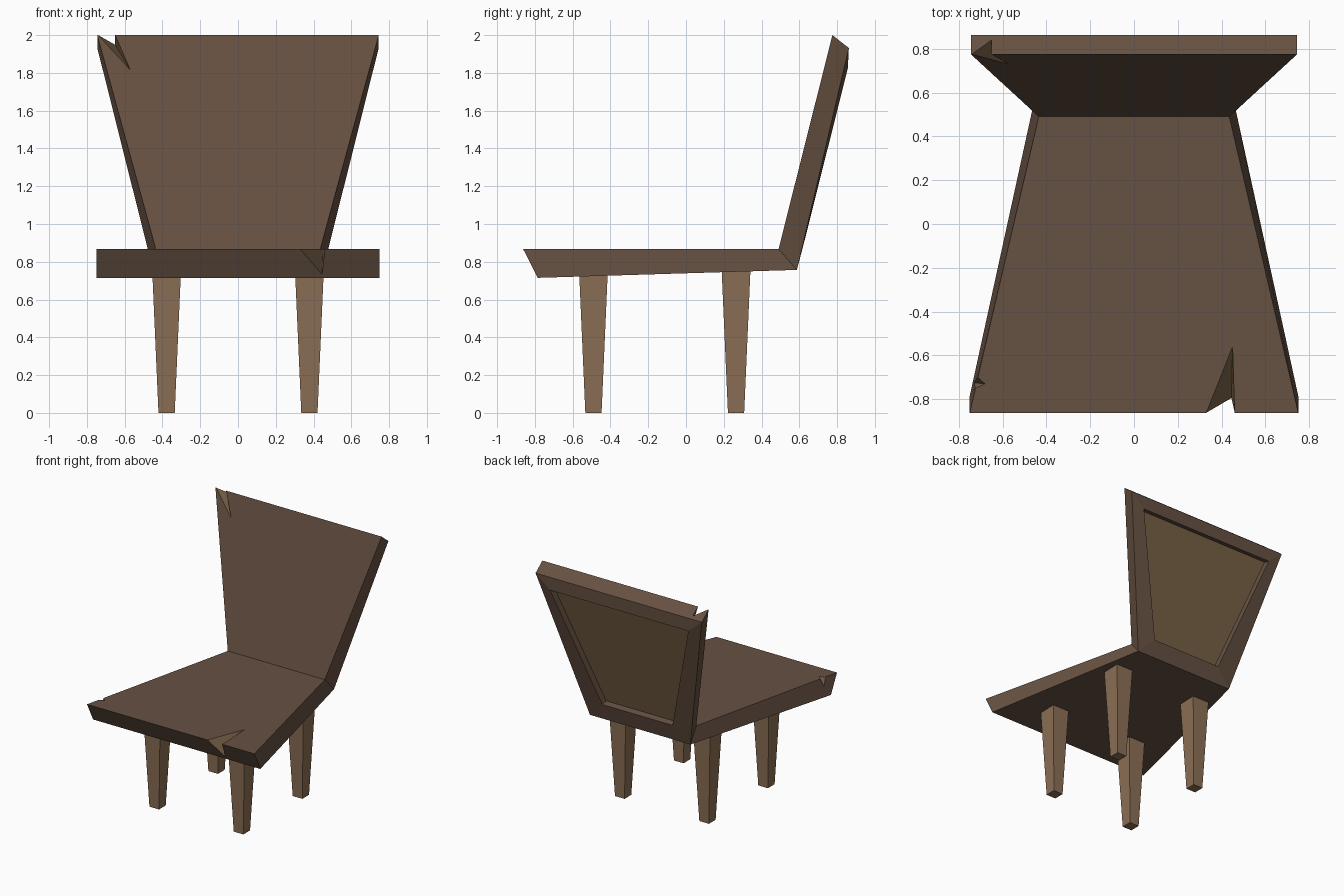
import bpy
import bmesh
from mathutils import Vector

cube = bpy.data.objects.get("Cube")
if cube:
    bpy.data.objects.remove(cube, do_unlink=True)


def material(name, rgb):
    color = [(c / 255) ** 2.2 for c in rgb] + [1.0]
    mat = bpy.data.materials.new(name)
    mat.use_nodes = True
    mat.diffuse_color = color
    mat.node_tree.nodes["Principled BSDF"].inputs["Base Color"].default_value = color
    return mat


dark_wood = material("dark_wood", (102, 82, 68))
raw_wood = material("raw_wood", (118, 97, 71))
leg_wood = material("leg_wood", (138, 111, 86))


def make_object(name, bm, *mats):
    bmesh.ops.recalc_face_normals(bm, faces=bm.faces[:])
    mesh = bpy.data.meshes.new(name)
    bm.to_mesh(mesh)
    bm.free()
    for mat in mats:
        mesh.materials.append(mat)
    obj = bpy.data.objects.new(name, mesh)
    bpy.context.collection.objects.link(obj)
    return obj


# Seat and backrest: each row is a mirrored pair of points (half width, y, z)
bm = bmesh.new()


def pair(half, y, z):
    return [bm.verts.new((side * half, y, z)) for side in (-1, 1)]


front_top = pair(0.75, -0.862, 0.867)
front_low = pair(0.75, -0.785, 0.715)
rear_low = pair(0.45, 0.587, 0.757)
inner = pair(0.435, 0.49, 0.867)
back_top = pair(0.745, 0.775, 2.0)
back_rear = pair(0.745, 0.862, 1.932)


def strip(a, b):
    return bm.faces.new((a[0], a[1], b[1], b[0]))


for a, b in ((front_top, front_low), (front_low, rear_low), (inner, front_top),
             (inner, back_top), (back_top, back_rear)):
    strip(a, b)
for s in (0, 1):
    bm.faces.new((front_top[s], front_low[s], rear_low[s], inner[s]))
    bm.faces.new((inner[s], rear_low[s], back_rear[s], back_top[s]))

# Rear frame around a recessed panel
rings = [(rear_low, back_rear),
         (pair(0.315, 0.622, 0.89), pair(0.62, 0.857, 1.825)),
         (pair(0.315, 0.572, 0.90), pair(0.62, 0.808, 1.837))]
for (low, high), (low_in, high_in) in zip(rings, rings[1:]):
    strip(low, low_in)
    strip(high, high_in)
    for s in (0, 1):
        bm.faces.new((low[s], high[s], high_in[s], low_in[s]))
strip(*rings[-1]).material_index = 1
body = make_object("seat_and_backrest", bm, dark_wood, raw_wood)


# Chips: wedges through two points on an edge and one on each adjoining face
def chip_cutter(name, a, b, c, d):
    a, b, c, d = map(Vector, (a, b, c, d))
    mid = (c + d) / 2
    corners = (2 * a - mid, 2 * b - mid, 2 * c - d, 2 * d - c)
    wedge = bmesh.new()
    verts = [wedge.verts.new(p) for p in corners]
    for skip in verts:
        wedge.faces.new([v for v in verts if v is not skip])
    obj = make_object(name, wedge, raw_wood)
    obj.hide_render = True
    return obj


cutters = [
    chip_cutter("seat_front_chip", (0.33, -0.862, 0.867), (0.46, -0.862, 0.867),
                (0.45, -0.56, 0.867), (0.445, -0.793, 0.735)),
    chip_cutter("seat_side_chip", (-0.714, -0.70, 0.867), (-0.724, -0.75, 0.867),
                (-0.68, -0.73, 0.867), (-0.728, -0.725, 0.80)),
    chip_cutter("backrest_chip", (-0.74, 0.775, 2.0), (-0.65, 0.775, 2.0),
                (-0.57, 0.729, 1.815), (-0.65, 0.84, 1.948)),
]
for cutter in cutters:
    mod = body.modifiers.new(cutter.name, "BOOLEAN")
    mod.operation = "DIFFERENCE"
    mod.solver = "EXACT"
    mod.material_mode = "TRANSFER"
    mod.object = cutter

# Bake the chips into the body and drop the cutters
graph = bpy.context.evaluated_depsgraph_get()
carved = bpy.data.meshes.new_from_object(body.evaluated_get(graph))
body.modifiers.clear()
body.data = carved
for cutter in cutters:
    bpy.data.objects.remove(cutter, do_unlink=True)

# Four tapered square legs
for end, y in (("front", -0.49), ("rear", 0.265)):
    for side, x in (("right", -0.378), ("left", 0.378)):
        leg = bmesh.new()
        bmesh.ops.create_cube(leg, size=1)
        for v in leg.verts:
            half = 0.076 if v.co.z > 0 else 0.043
            v.co = (x + 2 * half * v.co.x, y + 2 * half * v.co.y,
                    0.75 if v.co.z > 0 else 0)
        make_object(f"{end}_{side}_leg", leg, leg_wood)
